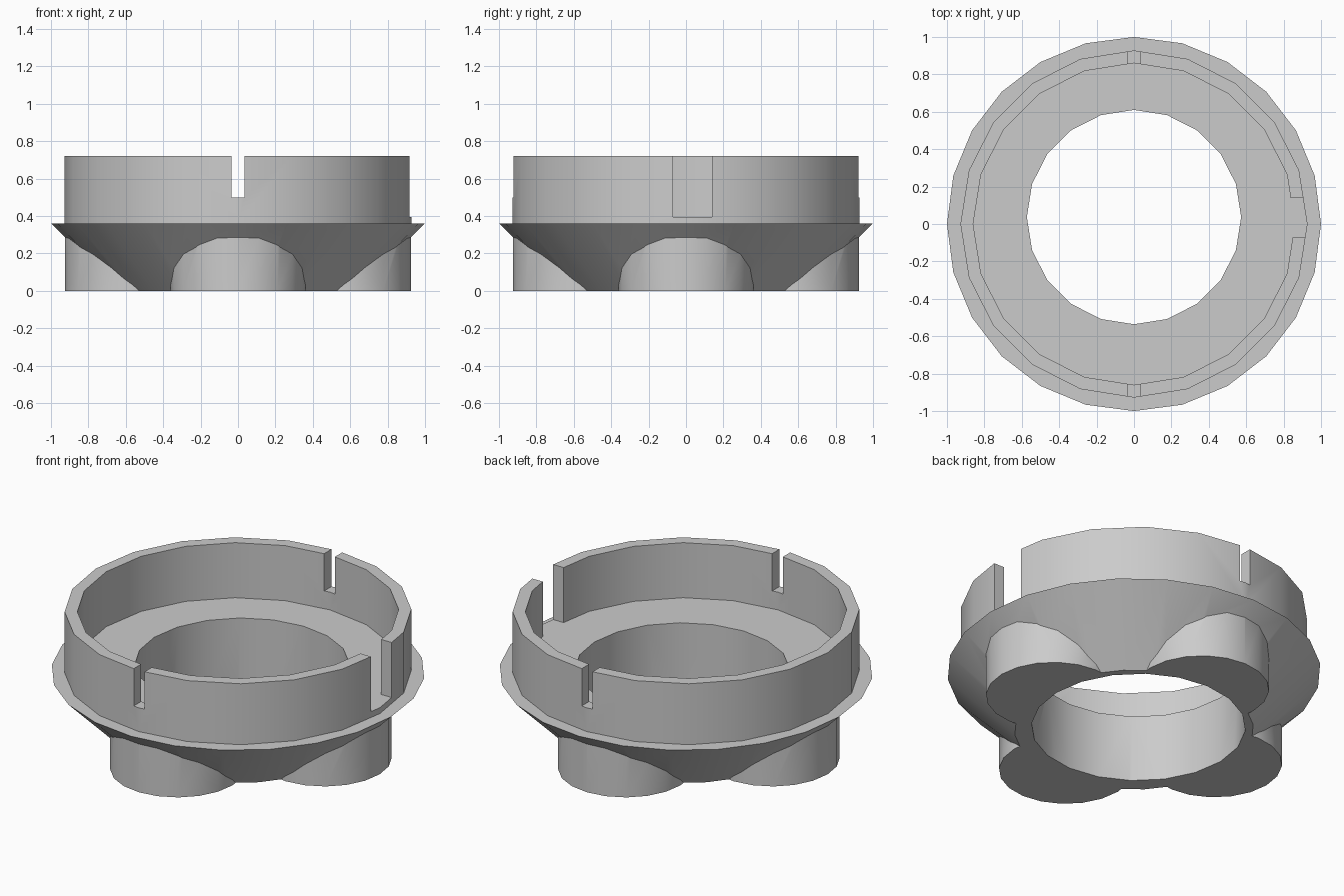
import bpy
import bmesh
from math import cos, sin, pi
from mathutils import Matrix

if "Cube" in bpy.data.objects:
    bpy.data.objects.remove(bpy.data.objects["Cube"])

grey = bpy.data.materials.new("plain_grey")
grey.use_nodes = True
color = (0.6, 0.6, 0.6, 1)
grey.diffuse_color = color
grey.node_tree.nodes["Principled BSDF"].inputs["Base Color"].default_value = color


def finish(name, bm):
    mesh = bpy.data.meshes.new(name)
    bm.to_mesh(mesh)
    bm.free()
    mesh.materials.append(grey)
    obj = bpy.data.objects.new(name, mesh)
    bpy.context.collection.objects.link(obj)
    return obj


def drum(name, sides, r_low, r_high, z_low, z_high, x=0, y=0):
    bm = bmesh.new()
    bmesh.ops.create_cone(bm, cap_ends=True, segments=sides, radius1=r_low,
                          radius2=r_high, depth=z_high - z_low,
                          matrix=Matrix.Translation((x, y, (z_low + z_high) / 2)))
    return finish(name, bm)


def block(name, low, high):
    size = [b - a for a, b in zip(low, high)]
    mid = [(a + b) / 2 for a, b in zip(low, high)]
    bm = bmesh.new()
    bmesh.ops.create_cube(bm, size=1, matrix=Matrix.Translation(mid) @ Matrix.Diagonal((*size, 1)))
    return finish(name, bm)


def combine(target, other, operation):
    mod = target.modifiers.new(other.name, "BOOLEAN")
    mod.operation = operation
    mod.solver = "EXACT"
    mod.object = other
    bpy.context.view_layer.objects.active = target
    bpy.ops.object.modifier_apply(modifier=mod.name)
    bpy.data.objects.remove(other)


FLANGE, FLOOR, TOP = 0.36, 0.395, 0.72

# Conical flange with the collar standing on it
body = drum("flanged_collar", 24, 0.64, 1.0, 0, FLANGE)
combine(body, drum("collar", 20, 0.928, 0.928, 0.335, TOP), "UNION")

# Four round feet growing out of the cone
for i in range(4):
    a = i * pi / 2
    foot = drum("foot", 20, 0.36, 0.36, 0, 0.33, 0.565 * cos(a), 0.565 * sin(a))
    combine(body, foot, "UNION")

# Recess in the collar and the slightly offset through hole
combine(body, drum("recess", 20, 0.86, 0.86, FLOOR, 1), "DIFFERENCE")
combine(body, drum("through_hole", 20, 0.573, 0.573, -0.2, 0.6, 0, 0.037), "DIFFERENCE")

# Narrow slots at front and back, wide notch on the left
combine(body, block("narrow_slots", (-0.035, -1.1, 0.5), (0.035, 1.1, 1)), "DIFFERENCE")
combine(body, block("wide_notch", (0.7, -0.07, FLOOR), (1.1, 0.14, 1)), "DIFFERENCE")

bpy.ops.object.select_all(action="DESELECT")
body.select_set(True)
bpy.context.view_layer.objects.active = body
bpy.ops.object.shade_smooth_by_angle(angle=pi / 6)
